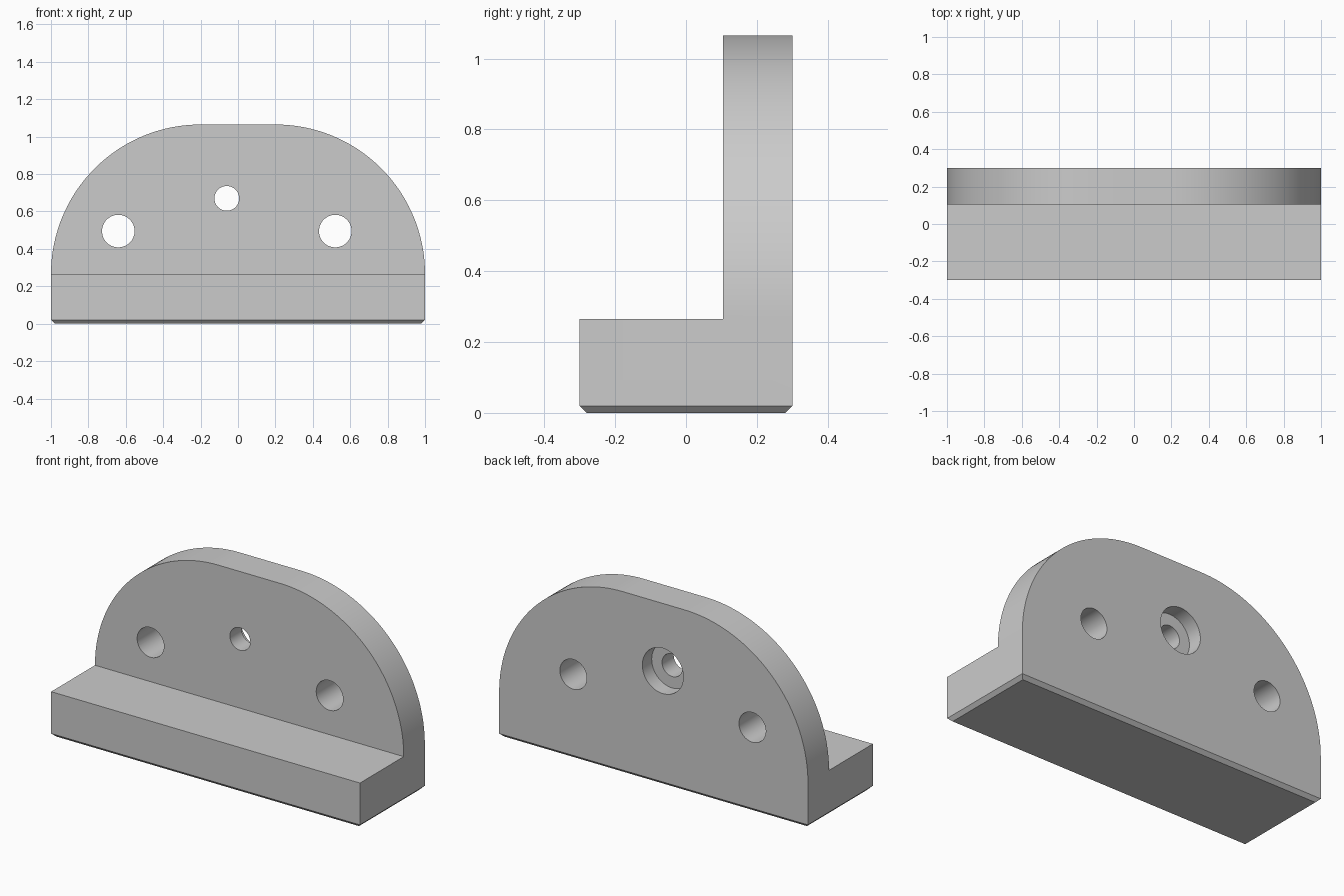
import bpy
import bmesh
from math import sin, cos, pi
from mathutils import Vector

cube = bpy.data.objects.get("Cube")
if cube:
    bpy.data.objects.remove(cube, do_unlink=True)

# Dimensions
HALF_W, HALF_D, HEIGHT = 1.0, 0.3, 1.065
LEDGE, PLATE_FRONT = 0.265, 0.105
CHAMFER, RADIUS = 0.02, 0.8

grey = bpy.data.materials.new("plain grey")
grey.use_nodes = True
colour = (0.6, 0.6, 0.6, 1)
grey.diffuse_color = colour
grey.node_tree.nodes["Principled BSDF"].inputs["Base Color"].default_value = colour


def prism(name, points, offset):
    """Solid made by extruding a closed outline along an offset."""
    bm = bmesh.new()
    face = bm.faces.new([bm.verts.new(p) for p in points])
    extruded = bmesh.ops.extrude_face_region(bm, geom=[face])["geom"]
    moved = [v for v in extruded if isinstance(v, bmesh.types.BMVert)]
    bmesh.ops.translate(bm, verts=moved, vec=Vector(offset))
    bmesh.ops.recalc_face_normals(bm, faces=bm.faces)
    mesh = bpy.data.meshes.new(name)
    bm.to_mesh(mesh)
    bm.free()
    mesh.materials.append(grey)
    obj = bpy.data.objects.new(name, mesh)
    bpy.context.collection.objects.link(obj)
    return obj


def combine(target, tool, operation):
    """Apply a boolean and discard the tool."""
    mod = target.modifiers.new(operation, "BOOLEAN")
    mod.operation, mod.solver, mod.object = operation, "EXACT", tool
    bpy.context.view_layer.objects.active = target
    bpy.ops.object.modifier_apply(modifier=mod.name)
    bpy.data.objects.remove(tool, do_unlink=True)


def drill(target, x, z, radius, start, end):
    """Cut a round hole along y."""
    ring = [(x + radius * cos(a), start, z + radius * sin(a))
            for a in (2 * pi * i / 64 for i in range(64))]
    combine(target, prism("hole_cutter", ring, (0, end - start, 0)), "DIFFERENCE")


# L-shaped side profile with chamfered foot
side = [(-HALF_D + CHAMFER, 0), (HALF_D - CHAMFER, 0), (HALF_D, CHAMFER),
        (HALF_D, HEIGHT + 0.1), (PLATE_FRONT, HEIGHT + 0.1),
        (PLATE_FRONT, LEDGE), (-HALF_D, LEDGE), (-HALF_D, CHAMFER)]
bracket = prism("angle_bracket", [(-1.2, y, z) for y, z in side], (2.4, 0, 0))

# Front outline: chamfered foot, straight sides and rounded shoulders
right_half = [(HALF_W - CHAMFER, 0), (HALF_W, CHAMFER)]
for i in range(41):
    a = pi / 2 * i / 40
    right_half.append((HALF_W - RADIUS + RADIUS * cos(a),
                       HEIGHT - RADIUS + RADIUS * sin(a)))
outline = right_half + [(-x, z) for x, z in reversed(right_half)]
combine(bracket, prism("outline_cutter", [(x, -0.5, z) for x, z in outline], (0, 1, 0)),
        "INTERSECT")

# Two large holes, and a small one counterbored from the back
for x in (-0.64, 0.52):
    drill(bracket, x, 0.495, 0.087, 0, 0.5)
drill(bracket, -0.06, 0.67, 0.066, 0, 0.5)
drill(bracket, -0.06, 0.67, 0.133, HALF_D - 0.087, 0.5)

# Smooth curves, sharp corners
bpy.ops.object.select_all(action="DESELECT")
bracket.select_set(True)
bpy.context.view_layer.objects.active = bracket
bpy.ops.object.shade_smooth_by_angle(angle=pi / 6)
